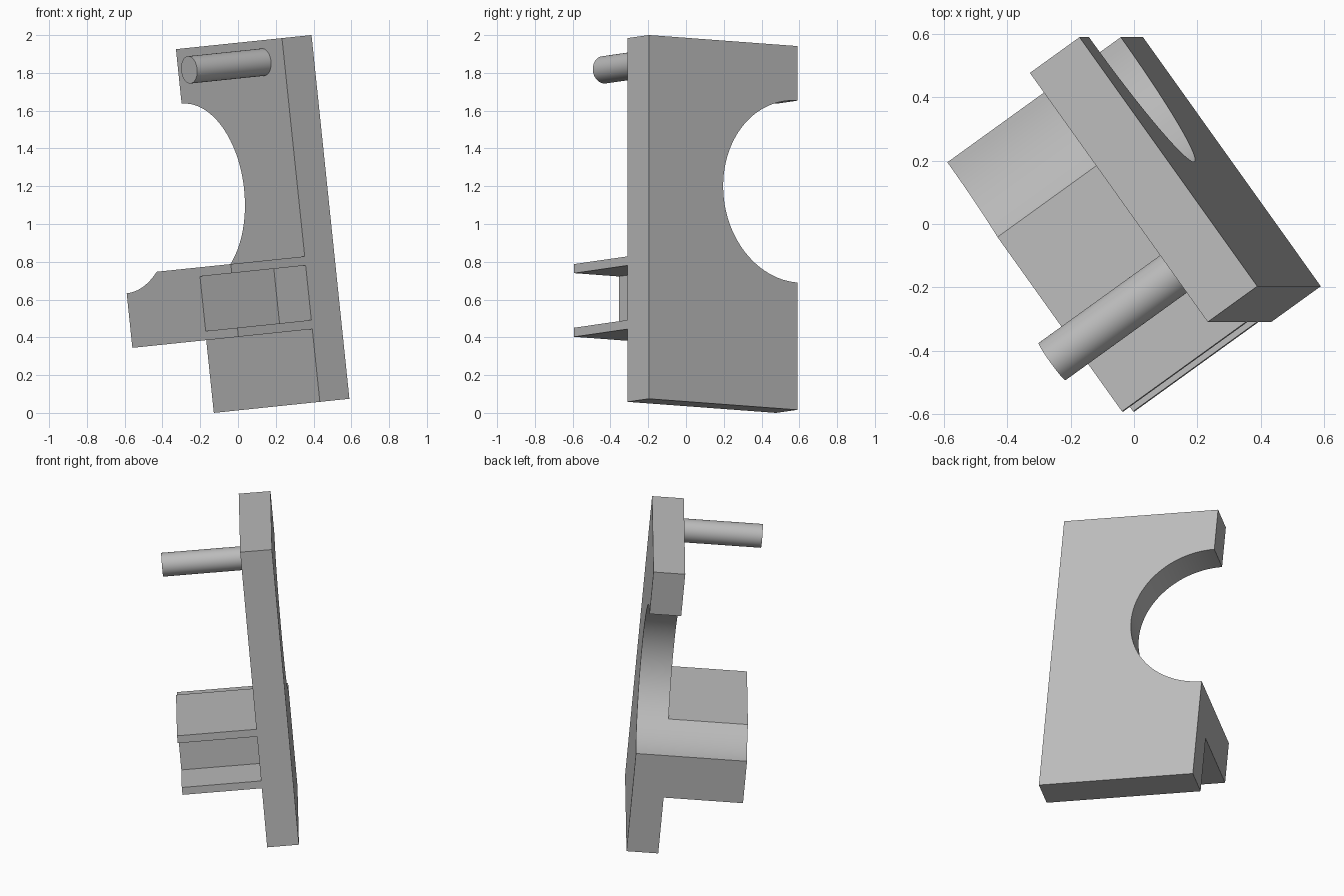
import bpy, bmesh, math
from mathutils import Matrix, Vector

cube = bpy.data.objects.get("Cube")
if cube:
    bpy.data.objects.remove(cube, do_unlink=True)

# One flat grey for everything
grey = bpy.data.materials.new("plain_grey")
grey.use_nodes = True
colour = (0.5, 0.5, 0.5, 1)
grey.diffuse_color = colour
grey.node_tree.nodes["Principled BSDF"].inputs["Base Color"].default_value = colour

# Tilted frame: across the plate, up the plate, out of its front face
up = Vector((-0.1036, 0, 0.9946)).normalized()
out = Vector((-0.808, -0.583, -0.0842))
out = (out - up * out.dot(up)).normalized()
across = up.cross(out)
UNIT = 0.1936
corner = Vector((-0.128, 0.477, 0))
frame = Matrix.Translation(corner) @ Matrix((across, up, out)).transposed().to_4x4() @ Matrix.Scale(UNIT, 4)

BITE_CENTRE, BITE_RADIUS = 6, 2.5


def bite(start, end, steps=48):
    """Arc of the round cut-out; angles in radians from straight down."""
    return [(BITE_RADIUS * math.sin(a), BITE_CENTRE - BITE_RADIUS * math.cos(a))
            for a in (start + (end - start) * i / steps for i in range(steps + 1))]


def extrude_profile(name, profile, near, far):
    """Extrude a closed outline along the plate normal from near to far."""
    bm = bmesh.new()
    face = bm.faces.new([bm.verts.new((x, y, near)) for x, y in profile])
    top = bmesh.ops.extrude_face_region(bm, geom=[face])
    moved = [g for g in top["geom"] if isinstance(g, bmesh.types.BMVert)]
    bmesh.ops.translate(bm, verts=moved, vec=(0, 0, far - near))
    bmesh.ops.recalc_face_normals(bm, faces=bm.faces)
    bm.transform(frame)
    mesh = bpy.data.meshes.new(name)
    bm.to_mesh(mesh)
    bm.free()
    mesh.materials.append(grey)
    obj = bpy.data.objects.new(name, mesh)
    bpy.context.collection.objects.link(obj)
    bpy.ops.object.select_all(action="DESELECT")
    obj.select_set(True)
    bpy.context.view_layer.objects.active = obj
    bpy.ops.object.shade_smooth_by_angle(angle=math.radians(30))
    return obj


# Back plate with a half-round bite in its left edge
extrude_profile("back_plate", [(0, 0), (5, 0), (5, 10), (0, 10)] + bite(math.pi, 0), -1, 0)

# Bracket block: slotted at the right end, left top corner follows the bite
slot = [(5, 2.25), (3.5, 2.25), (3.5, 3.75), (5, 3.75)]
bracket_arc = bite(math.asin(1.5 / BITE_RADIUS), 0, 16)
extrude_profile("slotted_bracket", [(0, 2), (5, 2)] + slot + [(5, 4)] + bracket_arc, 0, 2.5)

# Round peg near the top
ring = [(4 + 0.375 * math.cos(a), 9.4 + 0.375 * math.sin(a))
        for a in (math.tau * i / 48 for i in range(48))]
extrude_profile("peg", ring, 0, 2.5)
